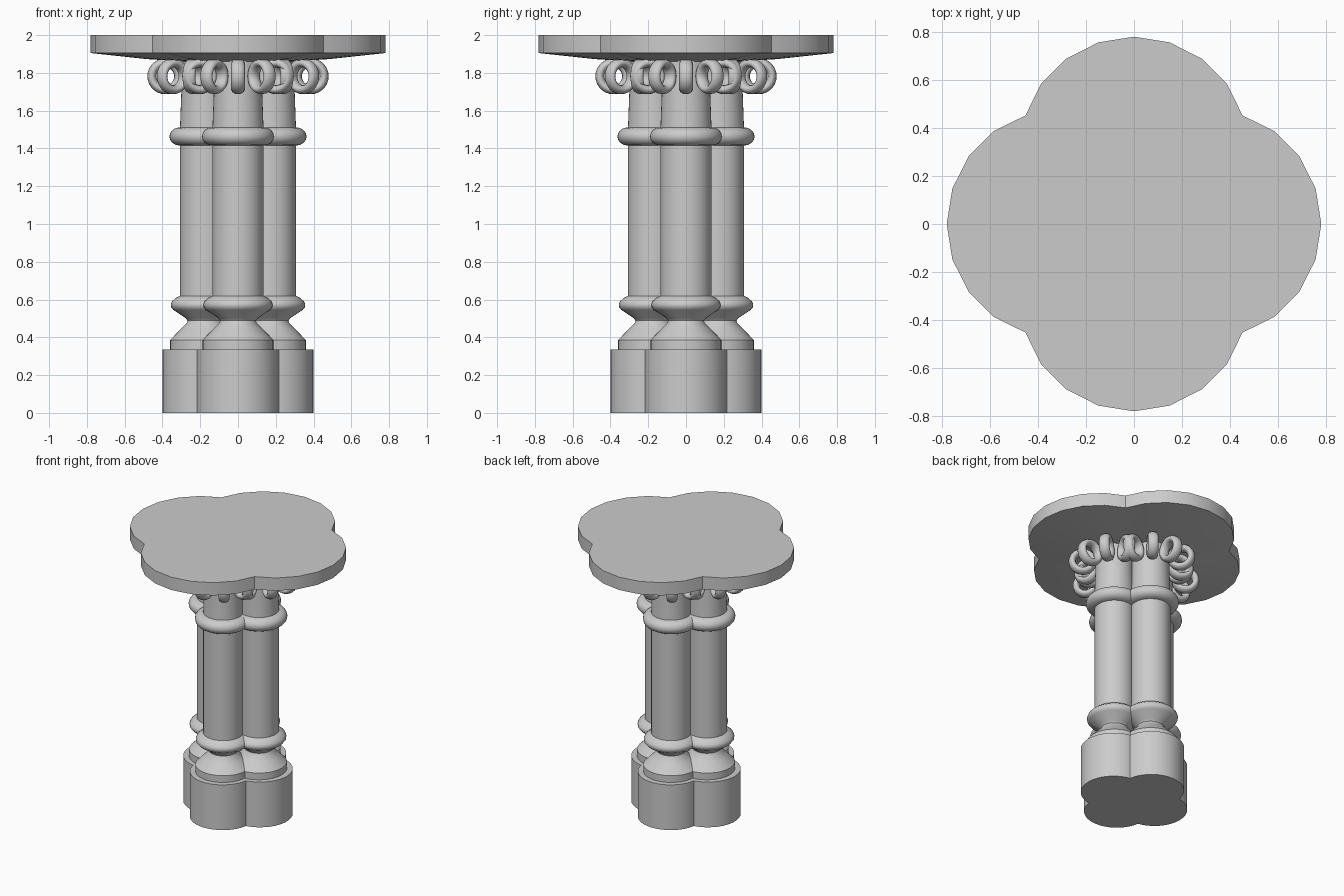
import bpy, bmesh
from math import sin, cos, pi, radians

if "Cube" in bpy.data.objects:
    bpy.data.objects.remove(bpy.data.objects["Cube"])

LOBES = [i * pi / 2 for i in range(4)]


def finish(bm, name, angle=32):
    bmesh.ops.recalc_face_normals(bm, faces=bm.faces)
    me = bpy.data.meshes.new(name)
    bm.to_mesh(me)
    bm.free()
    ob = bpy.data.objects.new(name, me)
    bpy.context.collection.objects.link(ob)
    smooth(ob, angle)
    return ob


def smooth(ob, angle=32):
    bpy.ops.object.select_all(action='DESELECT')
    ob.select_set(True)
    bpy.context.view_layer.objects.active = ob
    bpy.ops.object.shade_smooth_by_angle(angle=radians(angle))


def loft(name, loops, angle=32):
    """Skin between matching point loops and cap both ends."""
    bm = bmesh.new()
    rows = [[bm.verts.new(p) for p in loop] for loop in loops]
    n = len(rows[0])
    for a, b in zip(rows, rows[1:]):
        for i in range(n):
            j = (i + 1) % n
            bm.faces.new((a[i], a[j], b[j], b[i]))
    bm.faces.new(rows[0])
    bm.faces.new(rows[-1])
    return finish(bm, name, angle)


def lathe(name, profile, cx, cy, n=40):
    return loft(name, [[(cx + r * cos(2 * pi * i / n), cy + r * sin(2 * pi * i / n), z)
                        for i in range(n)] for r, z in profile])


def bulge(r, out, z0, z1, steps=8):
    """Rounded moulding profile."""
    h = (z1 - z0) / 2
    return [(r + out * sin(pi * k / steps), z0 + h - h * cos(pi * k / steps))
            for k in range(steps + 1)]


# Shaft with moulded foot and collar
shaft_profile = ([(0.188, 0.33), (0.188, 0.385), (0.135, 0.44), (0.10, 0.475),
                  (0.095, 0.488), (0.105, 0.502), (0.17, 0.545), (0.182, 0.56),
                  (0.184, 0.575), (0.178, 0.59), (0.155, 0.61), (0.135, 0.62)]
                 + bulge(0.135, 0.056, 1.415, 1.512)
                 + [(0.128, 1.70), (0.128, 1.88)])

for k, a in enumerate(LOBES):
    # Plinth lobe
    lathe(f"plinth_{k}", [(0.22, 0), (0.22, 0.335)], 0.18 * cos(a), 0.18 * sin(a))
    cx, cy = 0.172 * cos(a), 0.172 * sin(a)
    lathe(f"shaft_{k}", shaft_profile, cx, cy)
    # Capital rings standing radially round each shaft
    for m in range(-2, 3):
        t = a + m * radians(36)
        bpy.ops.mesh.primitive_torus_add(
            major_segments=28, minor_segments=12, major_radius=0.071, minor_radius=0.024,
            location=(cx + 0.213 * cos(t), cy + 0.213 * sin(t), 1.782),
            rotation=(pi / 2, 0, t))
        ring = bpy.context.object
        ring.name = f"capital_ring_{k}_{m + 2}"
        ring.scale.z = 1.5
        smooth(ring, 60)

# Four-lobed top slab with gently sloping underside
outline = []
for a in LOBES:
    for m in range(-4, 4):
        t = radians(18 * m)
        x, y = 0.3 + 0.48 * cos(t), 0.48 * sin(t)
        if m == -4:
            x, y = 0.452, -0.452
        outline.append((x * cos(a) - y * sin(a), x * sin(a) + y * cos(a)))
slab = [(1, 2.0), (1, 1.905), (0.62, 1.873), (0.35, 1.86)]
loft("top_slab", [[(x * s, y * s, z) for x, y in outline] for s, z in slab])
